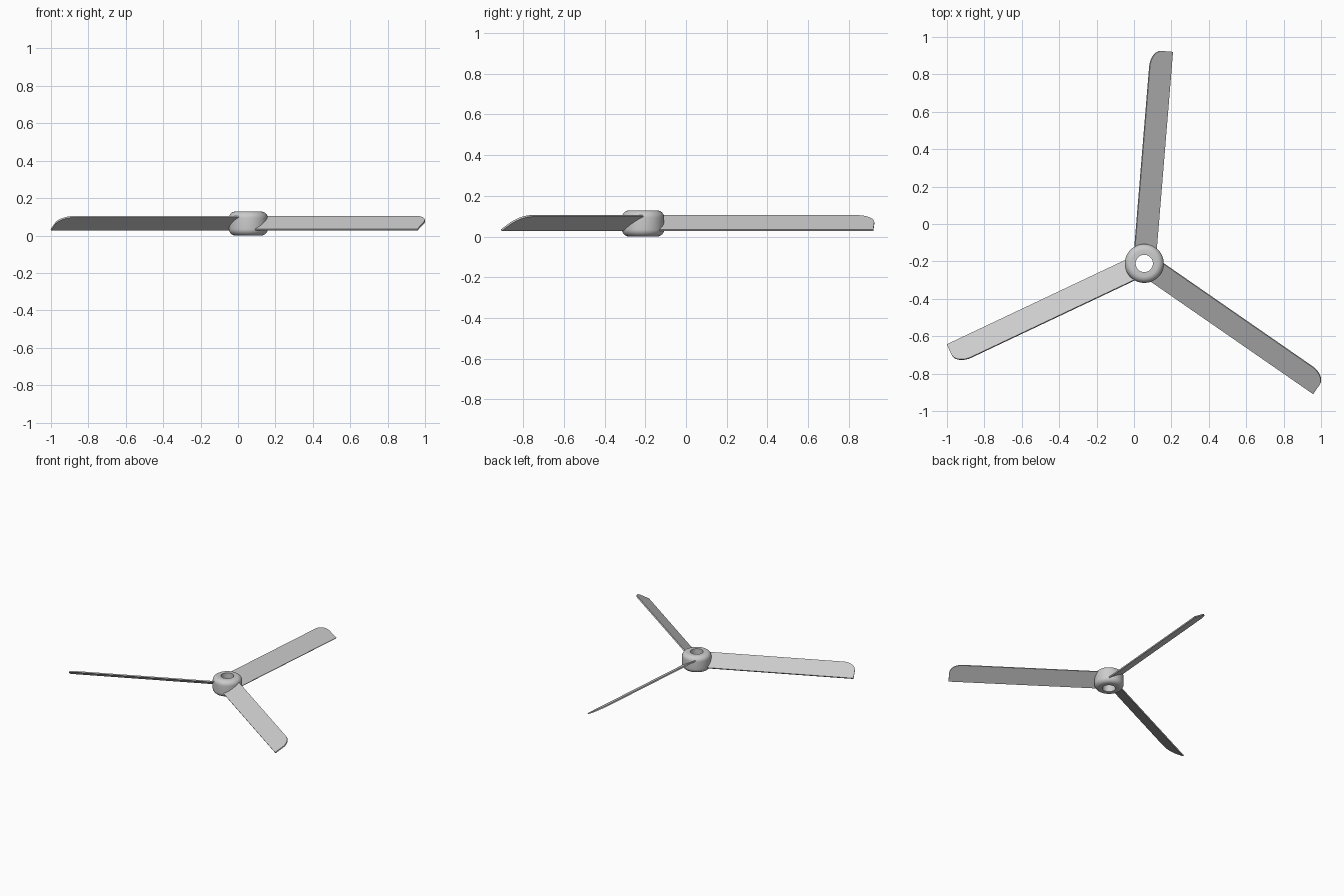
import bpy
import bmesh
from math import sin, cos, pi, radians
from mathutils import Matrix, Vector

if "Cube" in bpy.data.objects:
    bpy.data.objects.remove(bpy.data.objects["Cube"])

HUB = Vector((0.055, -0.211, 0))
HUB_H, HUB_R, HOLE_R, FILLET = 0.128, 0.104, 0.046, 0.035
ROOT, TIP, HALF_W, THICK = 0.07, 1.14, 0.068, 0.009
PITCH = radians(31)

grey = bpy.data.materials.new("light grey")
grey.use_nodes = True
colour = (0.6, 0.6, 0.6, 1)
grey.diffuse_color = colour
grey.node_tree.nodes["Principled BSDF"].inputs["Base Color"].default_value = colour


def finish(name, bm):
    bmesh.ops.recalc_face_normals(bm, faces=bm.faces)
    mesh = bpy.data.meshes.new(name)
    bm.to_mesh(mesh)
    bm.free()
    mesh.materials.append(grey)
    obj = bpy.data.objects.new(name, mesh)
    bpy.context.collection.objects.link(obj)
    bpy.ops.object.select_all(action='DESELECT')
    obj.select_set(True)
    bpy.context.view_layer.objects.active = obj
    bpy.ops.object.shade_smooth_by_angle(angle=radians(35))
    return obj


# Hub: ring with rounded outer edges and a straight bore
steps = 8
arc = [(HUB_R - FILLET + FILLET * sin(a), FILLET - FILLET * cos(a))
       for a in (pi / 2 * i / steps for i in range(steps + 1))]
profile = [(HOLE_R, 0)] + arc
profile += [(r, HUB_H - z) for r, z in reversed(profile)]
bm = bmesh.new()
ring = [bm.verts.new((r, 0, z)) for r, z in profile]
edges = [bm.edges.new((v, ring[(i + 1) % len(ring)])) for i, v in enumerate(ring)]
bmesh.ops.spin(bm, geom=ring + edges, cent=(0, 0, 0), axis=(0, 0, 1),
               angle=2 * pi, steps=64, use_merge=True)
bmesh.ops.remove_doubles(bm, verts=bm.verts, dist=1e-5)
finish("hub", bm).location = HUB


# Blades: flat pitched plates, with one tip corner rounded
def blade(name, angle):
    outline = [(ROOT, -HALF_W), (TIP, -HALF_W)]
    outline += [(TIP - 0.09 * (1 - cos(a)), HALF_W * sin(a))
                for a in (pi / 2 * i / 12 for i in range(13))]
    outline.append((ROOT, HALF_W))
    bm = bmesh.new()
    face = bm.faces.new([bm.verts.new((x, y, -THICK / 2)) for x, y in outline])
    side = bmesh.ops.extrude_face_region(bm, geom=[face])
    bmesh.ops.translate(bm, vec=(0, 0, THICK),
                        verts=[g for g in side["geom"] if isinstance(g, bmesh.types.BMVert)])
    obj = finish(name, bm)
    obj.matrix_world = (Matrix.Translation(HUB + Vector((0, 0, 0.066)))
                        @ Matrix.Rotation(angle, 4, 'Z') @ Matrix.Rotation(PITCH, 4, 'X'))


for i, name in enumerate(("back_blade", "right_blade", "left_blade")):
    blade(name, radians(85.3 + 120 * i))
